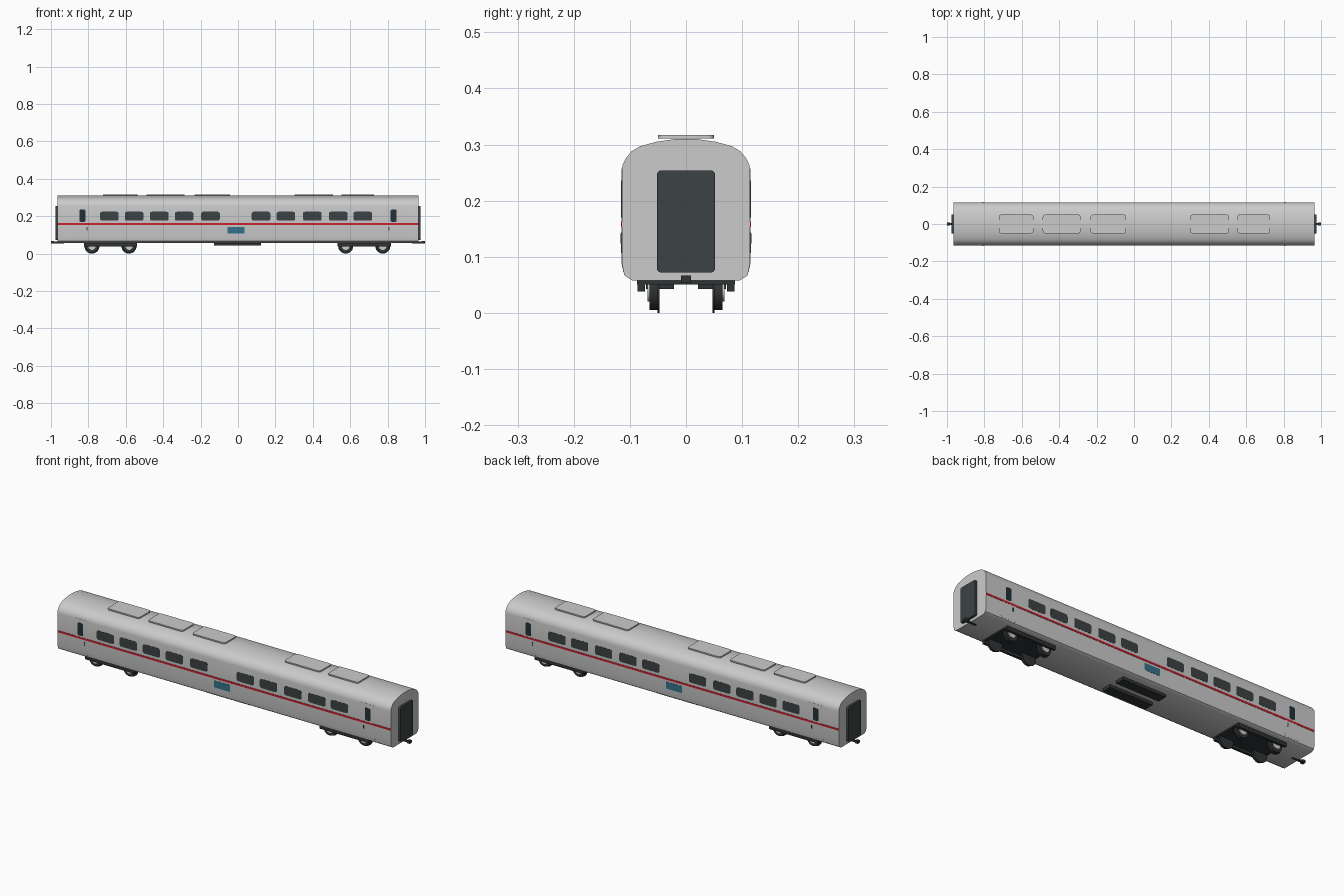
import bpy, bmesh, math
from mathutils import Vector

if "Cube" in bpy.data.objects:
    bpy.data.objects.remove(bpy.data.objects["Cube"])


def material(name, rgb):
    m = bpy.data.materials.new(name)
    m.diffuse_color = (*rgb, 1)
    m.use_nodes = True
    m.node_tree.nodes["Principled BSDF"].inputs["Base Color"].default_value = m.diffuse_color
    return m


DARK = material("charcoal", (0.045, 0.055, 0.058))
BLACK = material("dark_steel", (0.03, 0.034, 0.036))
GLASS = material("door_glass", (0.015, 0.03, 0.04))
RED = material("red", (0.6, 0.015, 0.03))
TEAL = material("teal", (0.035, 0.17, 0.25))


def prism(name, pts, axis, a, b, mat=None):
    """Extrude a 2D outline along an axis: x uses (y,z), y uses (x,z), z uses (x,y)."""
    place = {"x": lambda p, t: (t, p[0], p[1]),
             "y": lambda p, t: (p[0], t, p[1]),
             "z": lambda p, t: (p[0], p[1], t)}[axis]
    bm = bmesh.new()
    lo = [bm.verts.new(place(p, a)) for p in pts]
    hi = [bm.verts.new(place(p, b)) for p in pts]
    n = len(pts)
    bm.faces.new(lo)
    bm.faces.new(hi)
    for i in range(n):
        j = (i + 1) % n
        bm.faces.new((lo[i], lo[j], hi[j], hi[i]))
    bmesh.ops.recalc_face_normals(bm, faces=bm.faces[:])
    me = bpy.data.meshes.new(name)
    bm.to_mesh(me)
    bm.free()
    ob = bpy.data.objects.new(name, me)
    bpy.context.collection.objects.link(ob)
    if mat:
        me.materials.append(mat)
    bpy.context.view_layer.objects.active = ob
    ob.select_set(True)
    bpy.ops.object.shade_smooth_by_angle(angle=math.radians(35))
    ob.select_set(False)
    return ob


def rect(u0, u1, v0, v1, r=0.0, seg=4):
    if r == 0:
        return [(u0, v0), (u1, v0), (u1, v1), (u0, v1)]
    pts = []
    for k, (u, v) in enumerate([(u1 - r, v1 - r), (u0 + r, v1 - r),
                                (u0 + r, v0 + r), (u1 - r, v0 + r)]):
        for i in range(seg + 1):
            t = math.pi / 2 * (k + i / seg)
            pts.append((u + r * math.cos(t), v + r * math.sin(t)))
    return pts


def circle(u, v, r, n=32):
    return [(u + r * math.cos(2 * math.pi * i / n),
             v + r * math.sin(2 * math.pi * i / n)) for i in range(n)]


# Car body shell
half = [(0.096, 0.058), (0.11, 0.067), (0.1145, 0.09), (0.1145, 0.253),
        (0.113, 0.264), (0.107, 0.276), (0.097, 0.288), (0.082, 0.297),
        (0.053, 0.305), (0.018, 0.31)]
prism("car_body", half + [(-y, z) for y, z in reversed(half)], "x", -0.965, 0.965)

# Side details, same on both sides
WINDOWS = [-0.688, -0.555, -0.421, -0.288, -0.147, 0.123, 0.256, 0.397, 0.536, 0.667]
for s, side in ((-1, "front"), (1, "back")):
    for x in WINDOWS:
        prism(side + "_window", rect(x - 0.05, x + 0.05, 0.176, 0.224, 0.011),
              "y", s * 0.112, s * 0.1154, DARK)
    prism(side + "_stripe", rect(-0.9645, 0.9645, 0.153, 0.163),
          "y", s * 0.112, s * 0.1159, RED)
    prism(side + "_plate", rect(-0.057, 0.035, 0.107, 0.143, 0.004),
          "y", s * 0.112, s * 0.1155, TEAL)
    # Entrance doors follow the curve of the body side
    outer = [(0.1117, 0.073), (0.1152, 0.09), (0.1152, 0.253), (0.1147, 0.257)]
    door = [(s * y, z) for y, z in outer + [(0.109, 0.257), (0.109, 0.073)]]
    for e in (-1, 1):
        prism(side + "_door", door, "x", e * 0.791, e * 0.874)
        prism(side + "_door_window",
              rect(e * 0.832 - 0.016, e * 0.832 + 0.016, 0.17, 0.236, 0.008),
              "y", s * 0.112, s * 0.1158, GLASS)
        prism(side + "_door_handle",
              rect(e * 0.807 - 0.0025, e * 0.807 + 0.0025, 0.124, 0.142),
              "y", s * 0.112, s * 0.117, DARK)

# Roof hatches
for a, b in [(-0.723, -0.538), (-0.488, -0.286), (-0.232, -0.042),
             (0.301, 0.508), (0.553, 0.728)]:
    prism("roof_hatch", rect(a, b, -0.05, 0.05, 0.012), "z", 0.3105, 0.3175)

# Gangway doors and couplers at each end
for e in (-1, 1):
    prism("gangway_door", rect(-0.052, 0.052, 0.072, 0.254, 0.008),
          "x", e * 0.96, e * 0.977, DARK)
    prism("coupler_bar", rect(-0.005, 0.005, 0.055, 0.064), "x", e * 0.93, e * 0.988, BLACK)
    prism("coupler_head", rect(-0.009, 0.009, 0.053, 0.067), "x", e * 0.984, e * 1.0, BLACK)

# Bogies
for centre in (-0.682, 0.675):
    prism("bogie_plate", rect(centre - 0.142, centre + 0.142, -0.087, 0.087),
          "z", 0.051, 0.0595, BLACK)
    for s in (-1, 1):
        prism("bogie_side_beam", rect(centre - 0.142, centre + 0.142, 0.038, 0.0575),
              "y", s * 0.073, s * 0.0865, BLACK)
        for x in (centre - 0.099, centre + 0.099):
            prism("wheel_tread", circle(x, 0.04, 0.035), "y", s * 0.05, s * 0.065, BLACK)
            prism("wheel_flange", circle(x, 0.04, 0.04), "y", s * 0.047, s * 0.051, BLACK)
            prism("wheel_hub", circle(x, 0.04, 0.02, 24), "y", s * 0.06, s * 0.0685)

# Equipment boxes under the floor
for s in (-1, 1):
    prism("underfloor_box", rect(-0.127, 0.123, s * 0.046 - 0.025, s * 0.046 + 0.025),
          "z", 0.043, 0.0595, BLACK)
